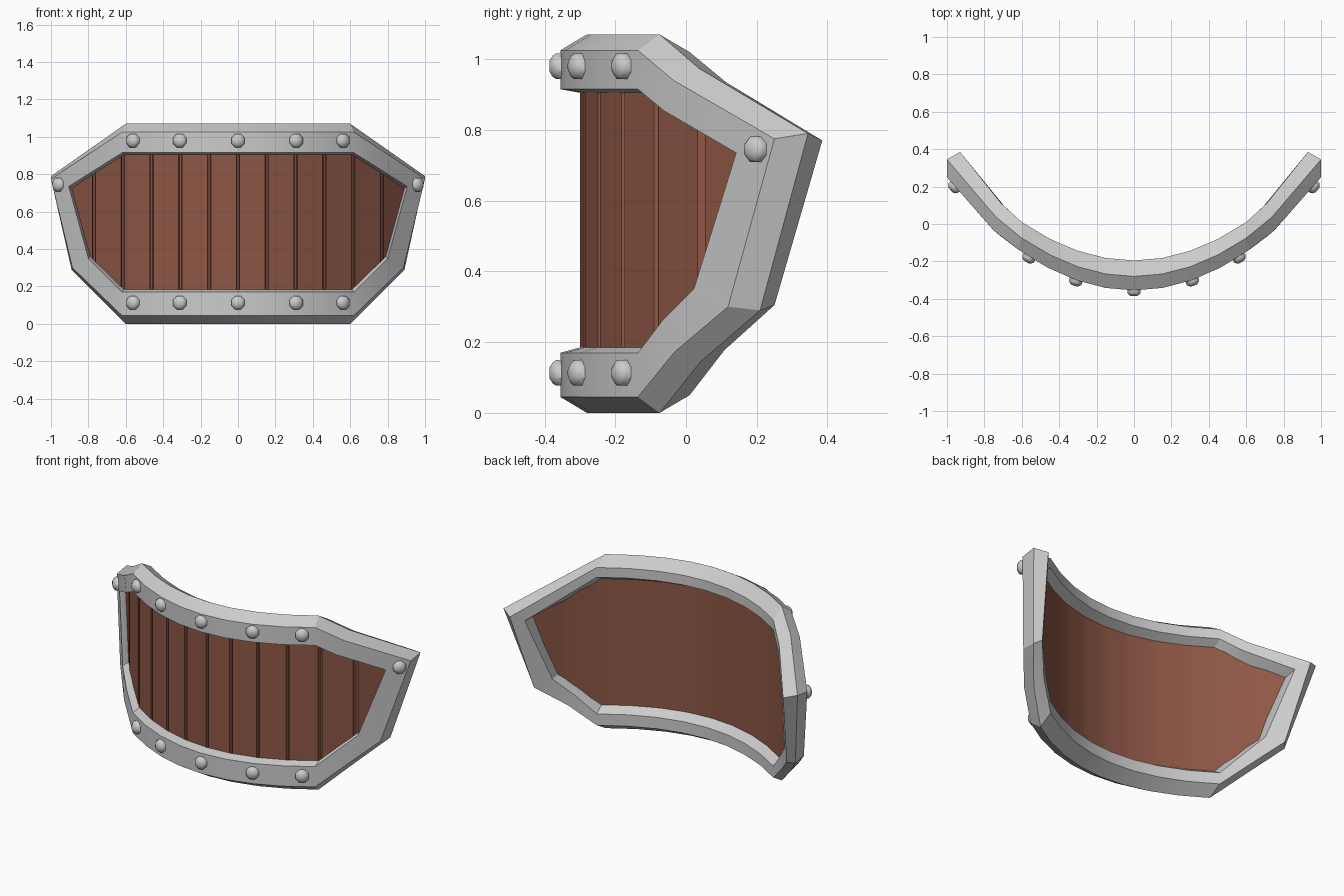
import bpy, bmesh, math
from mathutils import Vector, Matrix

if "Cube" in bpy.data.objects:
    bpy.data.objects.remove(bpy.data.objects["Cube"])


# Plan curve: parabola in the middle, straight towards the ends
def bow(x):
    x = abs(x)
    return 0.57 * x * x if x < 0.75 else 0.32 + 1.14 * (x - 0.75)


def lerp(v, pts):
    v = abs(v)
    for (a, fa), (b, fb) in zip(pts, pts[1:]):
        if v <= b:
            return fa + (fb - fa) * (v - a) / (b - a)
    return pts[-1][1]


def make_object(name, bm, mat=None):
    bmesh.ops.recalc_face_normals(bm, faces=bm.faces)
    me = bpy.data.meshes.new(name)
    bm.to_mesh(me)
    bm.free()
    ob = bpy.data.objects.new(name, me)
    bpy.context.collection.objects.link(ob)
    if mat:
        me.materials.append(mat)
    return ob


def smooth(ob, angle):
    bpy.ops.object.select_all(action='DESELECT')
    ob.select_set(True)
    bpy.context.view_layer.objects.active = ob
    bpy.ops.object.shade_smooth_by_angle(angle=math.radians(angle))


# Frame cross-section at each corner as (x, z, extra y):
# front outer, front inner, mid inner, back inner, back outer, outer ridge
DEPTH = [-0.355, -0.355, -0.30, -0.195, -0.195, -0.28]
TOP = [(.62, 1.025, 0), (.62, .915, 0), (.61, .905, 0), (.60, .96, 0), (.60, 1.02, 0), (.60, 1.07, 0)]
TIP = [(1.0, .775, 0), (.905, .735, 0), (.89, .725, 0), (.875, .735, .05), (.93, .77, .055), (1.0, .79, .02)]
LOW = [(.885, .30, 0), (.80, .35, 0), (.79, .36, 0), (.79, .345, 0), (.86, .305, 0), (.89, .29, .01)]
BOT = [(.62, .045, 0), (.62, .17, 0), (.61, .185, 0), (.60, .12, 0), (.60, .05, 0), (.60, 0, 0)]


def scaled(sec, s):
    return [(x * s, z, d) for x, z, d in sec]


def blend(a, b, t):
    return [tuple(p + (q - p) * t for p, q in zip(u, v)) for u, v in zip(a, b)]


# Metal frame: sections swept round a closed loop, left half mirrored
steps = [0, .25, .5, .75]
half = [scaled(TOP, s) for s in steps]
half += [TOP, blend(TOP, TIP, .34), TIP, LOW, blend(LOW, BOT, .5), BOT]
half += [scaled(BOT, s) for s in reversed(steps)]
loop = half + [scaled(s, -1) for s in reversed(half[1:-1])]
bm = bmesh.new()
rings = [[bm.verts.new((x, y + bow(x) + d, z)) for (x, z, d), y in zip(sec, DEPTH)] for sec in loop]
for i, ring in enumerate(rings):
    nxt = rings[(i + 1) % len(rings)]
    for j in range(6):
        k = (j + 1) % 6
        bm.faces.new((ring[j], ring[k], nxt[k], nxt[j]))
smooth(make_object("frame", bm), 18)

# Wooden panel: planks with narrow grooves on the front, smooth back
wood = bpy.data.materials.new("wood")
wood.diffuse_color = (0.27, 0.095, 0.06, 1)
wood.use_nodes = True
wood.node_tree.nodes["Principled BSDF"].inputs["Base Color"].default_value = wood.diffuse_color
top_edge = [(0, .97), (.6, .97), (.93, .755)]
low_edge = [(0, .11), (.6, .11), (.84, .32), (.93, .75)]
cols = []
for i in range(-5, 6):
    c, g = i * 0.154, 0.009
    cols += [(c - g, -.30), (c - g * .6, -.278), (c + g * .6, -.278), (c + g, -.30)]
cols = [(-.93, -.30), (-.84, -.30)] + cols + [(.84, -.30), (.93, -.30)]
bm = bmesh.new()
panel = []
for x, y in cols:
    zt, zb = lerp(x, top_edge), lerp(x, low_edge)
    f = bow(x)
    panel.append([bm.verts.new(p) for p in
                  ((x, y + f, zb), (x, y + f, zt), (x, -.25 + f, zt), (x, -.25 + f, zb))])
for a, b in zip(panel, panel[1:]):
    for j in range(4):
        k = (j + 1) % 4
        face = bm.faces.new((a[j], a[k], b[k], b[j]))
        face.smooth = j == 2
bm.faces.new(panel[0])
bm.faces.new(panel[-1])
make_object("wood_planks", bm, wood)

# Rivets: eight-sided domed heads facing along the surface normal
spots = [(x, z) for z in (.98, .113) for x in (-.56, -.31, 0, .31, .56)]
spots += [(-.957, .745), (.957, .745)]
bm = bmesh.new()
profile = [(.039, -.012), (.039, .013), (.032, .022), (.017, .031)]
for x, z in spots:
    e = .01
    slope = (bow(x + e) - bow(x - e)) / (2 * e)
    n = Vector((slope, -1, 0)).normalized()
    side = Vector((0, 0, 1)).cross(n)
    pos = Vector((x, bow(x) - .355, z))
    loops = []
    for r, h in profile:
        loops.append([bm.verts.new(pos + n * h + side * r * math.cos(a) + Vector((0, 0, r * math.sin(a))))
                      for a in [math.pi / 8 + k * math.pi / 4 for k in range(8)]])
    for a, b in zip(loops, loops[1:]):
        for k in range(8):
            m = (k + 1) % 8
            bm.faces.new((a[k], a[m], b[m], b[k]))
    bm.faces.new(loops[0])
    bm.faces.new(loops[-1])
smooth(make_object("rivets", bm), 40)
